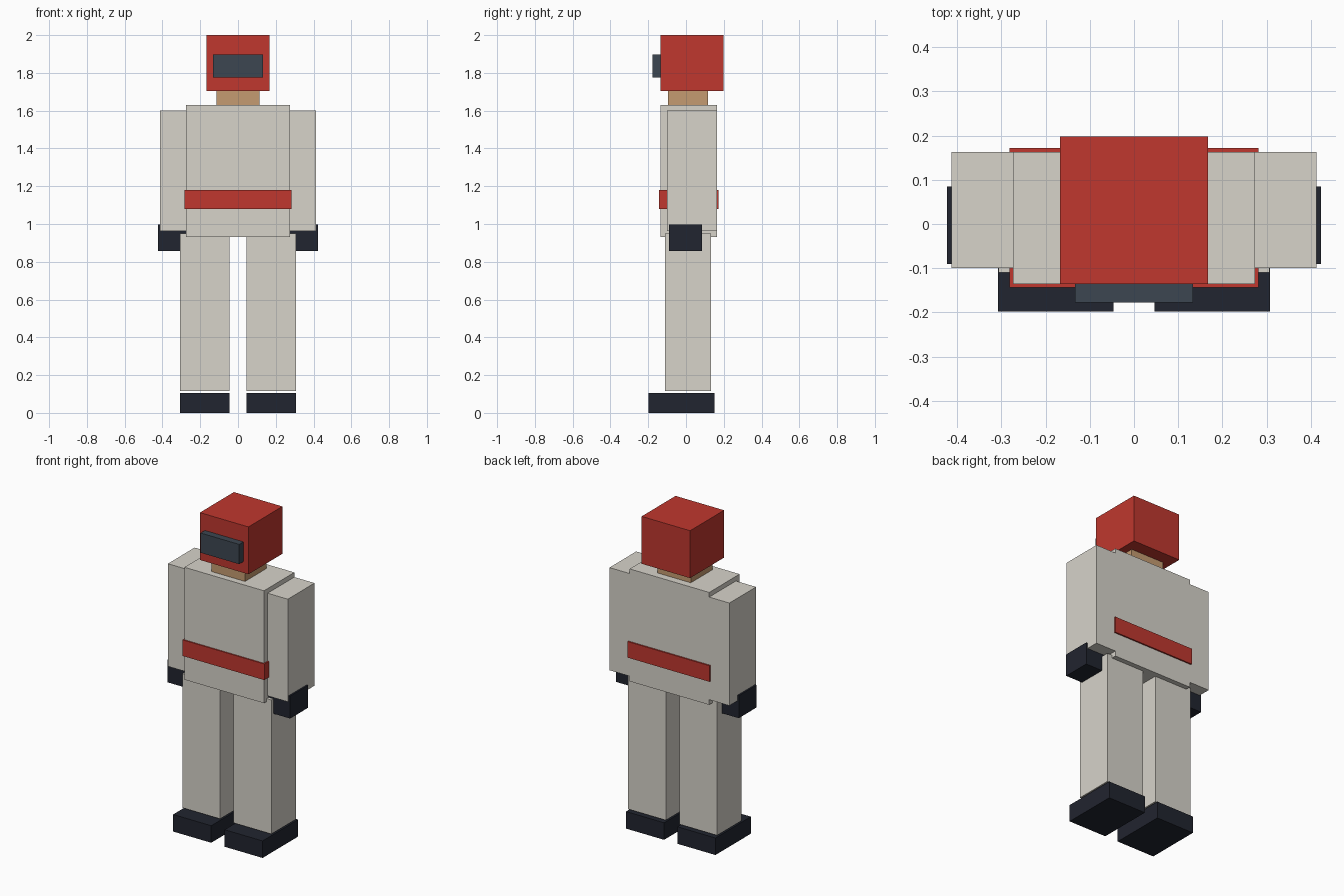
import bpy

if "Cube" in bpy.data.objects:
    bpy.data.objects.remove(bpy.data.objects["Cube"])


def material(name, rgb):
    # 0-255 display colour converted to linear
    mat = bpy.data.materials.new(name)
    mat.diffuse_color = [(c / 255) ** 2.2 for c in rgb] + [1.0]
    mat.use_nodes = True
    mat.node_tree.nodes["Principled BSDF"].inputs["Base Color"].default_value = mat.diffuse_color
    return mat


red = material("red", (190, 58, 50))
cloth = material("off_white", (214, 210, 201))
dark = material("dark_navy", (38, 41, 51))
glass = material("visor_grey", (63, 72, 82))
skin = material("skin", (196, 154, 112))


def box(name, x, y, z, mat):
    """Box spanning the given (min, max) ranges."""
    spans = (x, y, z)
    bpy.ops.mesh.primitive_cube_add(size=1, location=[(a + b) / 2 for a, b in spans])
    ob = bpy.context.object
    ob.name = name
    ob.scale = [b - a for a, b in spans]
    bpy.ops.object.transform_apply(location=False, rotation=False, scale=True)
    ob.data.materials.append(mat)
    return ob


def pair(name, x, y, z, mat):
    """The same box on both sides of the body."""
    box(name + "_right", x, y, z, mat)
    box(name + "_left", (-x[1], -x[0]), y, z, mat)


# Head
box("helmet", (-0.167, 0.167), (-0.136, 0.198), (1.705, 2.0), red)
box("visor", (-0.133, 0.133), (-0.178, -0.12), (1.775, 1.898), glass)
box("neck", (-0.115, 0.115), (-0.095, 0.117), (1.61, 1.72), skin)

# Body
box("torso", (-0.274, 0.274), (-0.136, 0.163), (0.931, 1.631), cloth)
box("belt", (-0.282, 0.282), (-0.144, 0.172), (1.08, 1.18), red)

# Limbs
pair("arm", (0.274, 0.413), (-0.1, 0.163), (0.963, 1.602), cloth)
pair("hand", (0.265, 0.423), (-0.091, 0.085), (0.858, 0.998), dark)
pair("leg", (0.046, 0.307), (-0.11, 0.132), (0.115, 0.95), cloth)
pair("boot", (0.046, 0.308), (-0.198, 0.15), (0.0, 0.106), dark)
